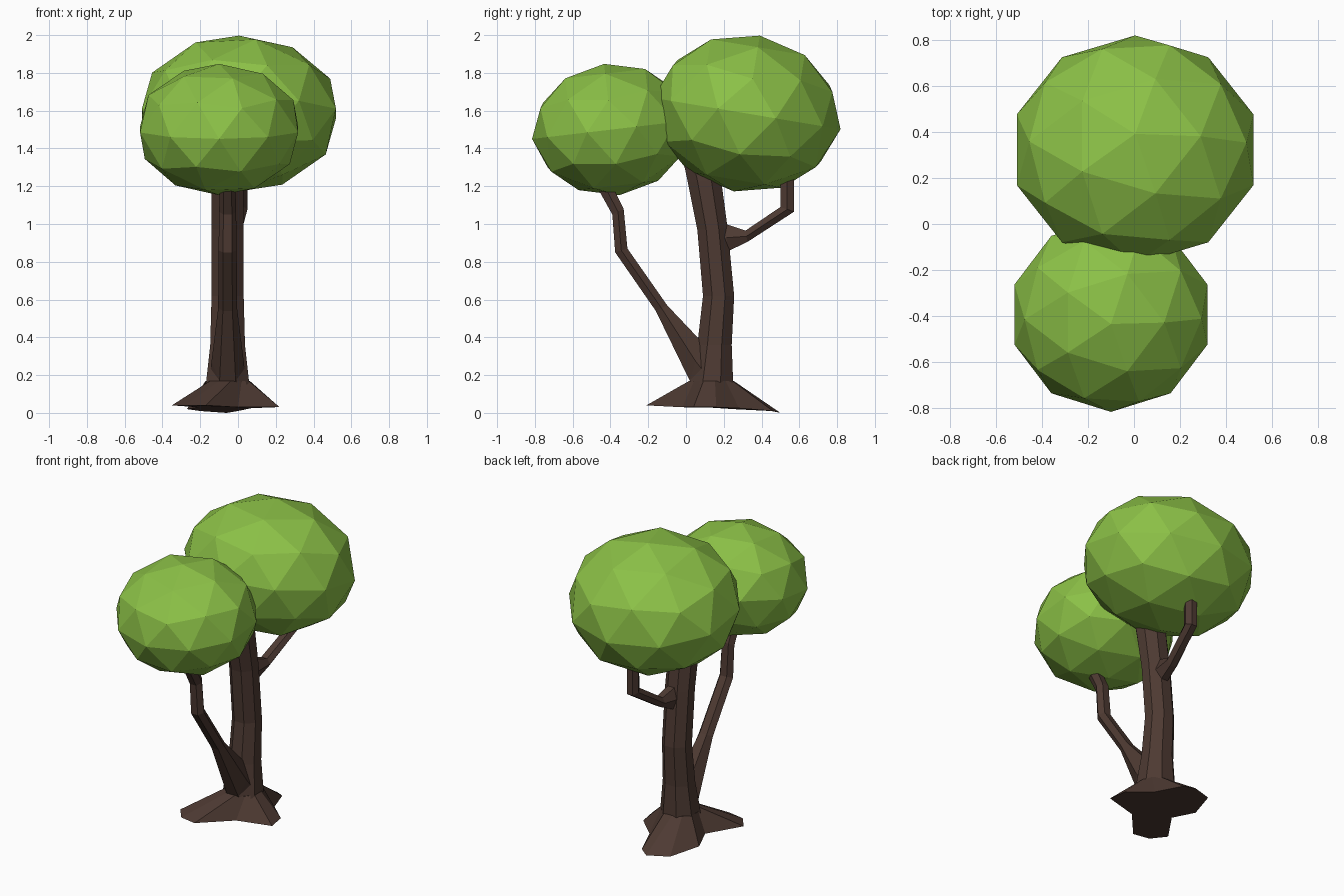
import bpy, bmesh, math
from mathutils import Matrix, Vector

cube = bpy.data.objects.get("Cube")
if cube:
    bpy.data.objects.remove(cube)


def make_material(name, rgb):
    mat = bpy.data.materials.new(name)
    mat.use_nodes = True
    mat.diffuse_color = (*rgb, 1)
    bsdf = mat.node_tree.nodes["Principled BSDF"]
    bsdf.inputs["Base Color"].default_value = (*rgb, 1)
    bsdf.inputs["Roughness"].default_value = 0.9
    return mat


LEAF = make_material("leaf green", (0.26, 0.53, 0.062))
BARK = make_material("bark brown", (0.075, 0.042, 0.032))


def finish(name, bm, mat):
    bmesh.ops.recalc_face_normals(bm, faces=bm.faces)
    mesh = bpy.data.meshes.new(name)
    bm.to_mesh(mesh)
    bm.free()
    mesh.materials.append(mat)
    obj = bpy.data.objects.new(name, mesh)
    bpy.context.collection.objects.link(obj)
    return obj


def skin(bm, rings):
    """Bridge equal-length rings of points and cap both ends."""
    rows = [[bm.verts.new(p) for p in ring] for ring in rings]
    n = len(rows[0])
    for a, b in zip(rows, rows[1:]):
        for i in range(n):
            j = (i + 1) % n
            bm.faces.new((a[i], a[j], b[j], b[i]))
    bm.faces.new(rows[0])
    bm.faces.new(rows[-1])


def limb(name, sections, sides, phase):
    """Section: x centre, half width, front edge (y, z), back edge (y, z)."""
    rings = []
    for x, width, front, back in sections:
        a, b = Vector((x, *front)), Vector((x, *back))
        mid, half = (a + b) / 2, (b - a) / 2
        angles = [2 * math.pi * (i + phase) / sides for i in range(sides)]
        tall = max(math.sin(t) for t in angles)
        wide = max(math.cos(t) for t in angles)
        rings.append([mid + half * (math.sin(t) / tall)
                      + Vector((width * math.cos(t) / wide, 0, 0)) for t in angles])
    bm = bmesh.new()
    skin(bm, rings)
    return finish(name, bm, BARK)


def foliage(name, centre, radii, tilt):
    bm = bmesh.new()
    bmesh.ops.create_icosphere(bm, subdivisions=2, radius=1)
    bm.transform(Matrix.Translation(centre)
                 @ Matrix.Rotation(math.radians(tilt), 4, 'X')
                 @ Matrix.Diagonal((*radii, 1)))
    return finish(name, bm, LEAF)


# Leaf crowns
foliage("large_crown", (0.005, 0.322, 1.585), (0.54, 0.503, 0.418), -9.5)
foliage("small_crown", (-0.1, -0.393, 1.5), (0.44, 0.425, 0.35), 6.7)

# Trunk, leaning and bending slightly
limb("trunk", [
    (-0.055, 0.115, (0.02, 0.15), (0.25, 0.15)),
    (-0.055, 0.092, (0.06, 0.36), (0.242, 0.36)),
    (-0.055, 0.085, (0.09, 0.62), (0.255, 0.62)),
    (-0.055, 0.085, (0.06, 0.97), (0.22, 0.98)),
    (-0.055, 0.085, (0.01, 1.22), (0.185, 1.24)),
    (-0.055, 0.08, (-0.02, 1.36), (0.15, 1.38)),
], 8, 0.5)

# Front branch, thick where it leaves the trunk
limb("front_branch", [
    (-0.055, 0.09, (0.04, 0.14), (0.13, 0.32)),
    (-0.055, 0.085, (0.02, 0.17), (0.08, 0.38)),
    (-0.055, 0.05, (-0.16, 0.54), (-0.1, 0.57)),
    (-0.055, 0.048, (-0.375, 0.85), (-0.31, 0.87)),
    (-0.055, 0.045, (-0.39, 1.05), (-0.33, 1.08)),
    (-0.055, 0.04, (-0.49, 1.23), (-0.42, 1.26)),
], 6, 0)

# Back branch, an elbow reaching up into the large crown
limb("back_branch", [
    (-0.05, 0.05, (0.15, 1.03), (0.16, 0.82)),
    (-0.045, 0.048, (0.21, 1.0), (0.22, 0.855)),
    (-0.03, 0.042, (0.315, 0.965), (0.325, 0.905)),
    (0.01, 0.04, (0.5, 1.09), (0.572, 1.065)),
    (0.01, 0.038, (0.5, 1.28), (0.572, 1.28)),
], 6, 0)

# Spreading roots with three lobes around the foot
outline = [(0.22, 0.04, 0.03), (0.2, 0.16, 0.03), (0.07, 0.28, 0.025),
           (0.0, 0.46, 0.01), (-0.06, 0.5, 0.0), (-0.2, 0.45, 0.01),
           (-0.27, 0.25, 0.02), (-0.21, 0.1, 0.03), (-0.35, -0.1, 0.04),
           (-0.28, -0.19, 0.04), (-0.17, -0.21, 0.04), (0.0, -0.02, 0.03)]
foot = Vector((-0.055, 0.135, 0.17))
collar = []
for i in range(len(outline)):
    t = 2 * math.pi * (i - 0.7) / len(outline)
    collar.append(foot + 0.118 * Vector((math.cos(t), math.sin(t), 0)))
bm = bmesh.new()
skin(bm, [outline, collar])
finish("roots", bm, BARK)
